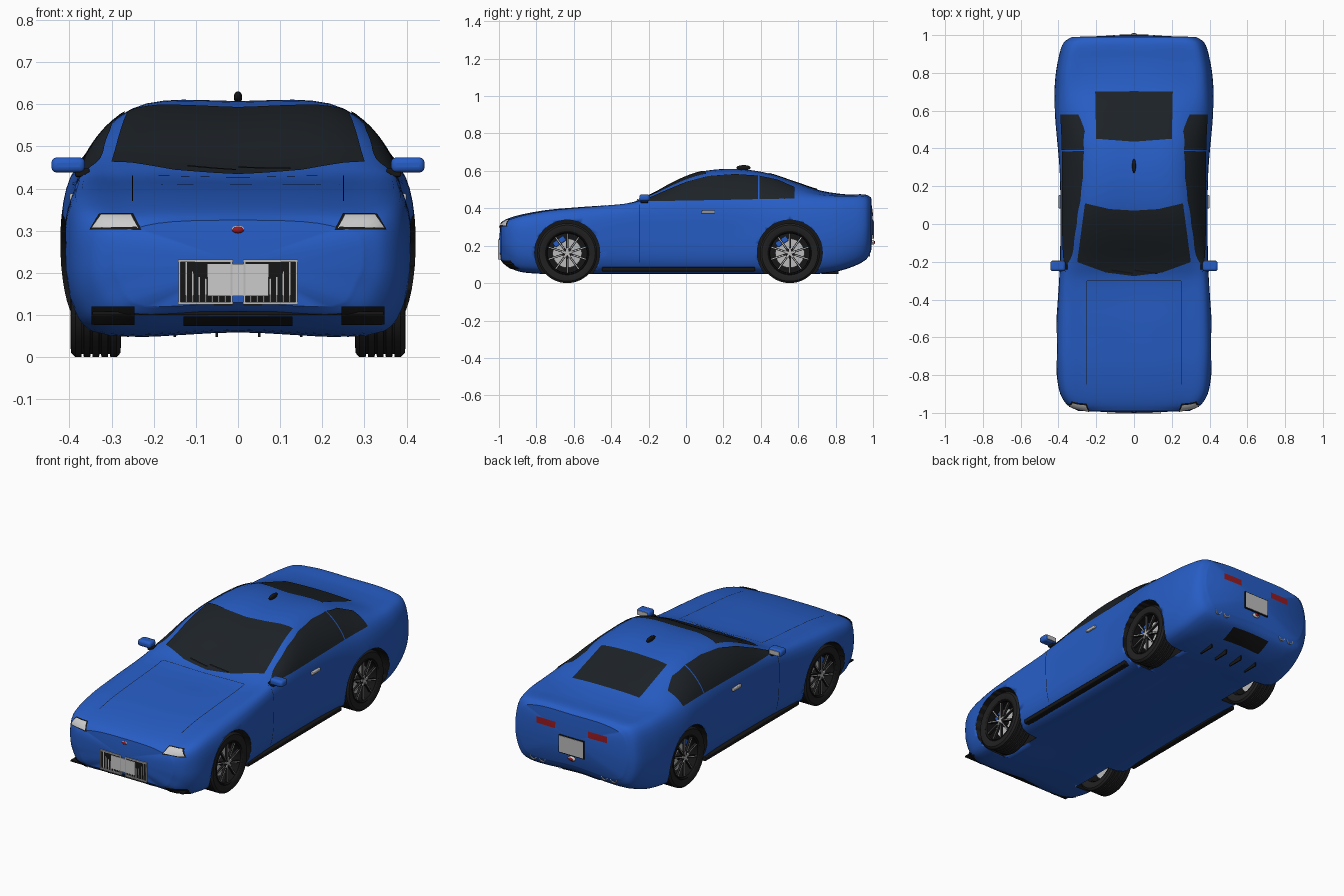
import bpy, bmesh, math
from mathutils import Vector, Matrix
from mathutils.bvhtree import BVHTree

if "Cube" in bpy.data.objects:
    bpy.data.objects.remove(bpy.data.objects["Cube"])


def material(name, *c):
    m = bpy.data.materials.new(name)
    m.diffuse_color = (*c, 1)
    m.use_nodes = True
    m.node_tree.nodes["Principled BSDF"].inputs["Base Color"].default_value = m.diffuse_color
    return m


BLUE = material("blue_paint", .02, .11, .56)
GLASS = material("dark_glass", .012, .016, .02)
BLACK = material("black_trim", .008, .008, .008)
RUBBER = material("rubber", .015, .015, .015)
CHROME = material("chrome", .5, .5, .5)
LIGHT = material("lamp", .75, .75, .75)
RED = material("red_lamp", .3, .01, .015)


def finish(name, bm, mat, mirror=False, bevel=0):
    bmesh.ops.recalc_face_normals(bm, faces=bm.faces)
    me = bpy.data.meshes.new(name)
    bm.to_mesh(me)
    bm.free()
    me.materials.append(mat)
    ob = bpy.data.objects.new(name, me)
    bpy.context.collection.objects.link(ob)
    bpy.ops.object.select_all(action='DESELECT')
    ob.select_set(True)
    bpy.context.view_layer.objects.active = ob
    bpy.ops.object.shade_smooth_by_angle(angle=math.radians(35))
    if bevel:
        b = ob.modifiers.new("bevel", 'BEVEL')
        b.width, b.segments = bevel, 3
    if mirror:
        ob.modifiers.new("mirror", 'MIRROR').use_mirror_merge = False
    return ob


def boxes(name, items, mat, mirror=False, bevel=0):
    """items: (centre, size) or (centre, size, matrix applied afterwards)"""
    bm = bmesh.new()
    for c, s, *m in items:
        M = Matrix.Translation(c) @ Matrix.Diagonal((*s, 1))
        bmesh.ops.create_cube(bm, size=1, matrix=(m[0] if m else Matrix()) @ M)
    return finish(name, bm, mat, mirror, bevel)


def lathe(name, prof, centre, axis, mat, mirror=False, seg=48):
    """closed profile of (along axis, radius) spun about an x or y axis"""
    bm = bmesh.new()
    rings = []
    for i in range(seg):
        a = 2 * math.pi * i / seg
        c, s = math.cos(a), math.sin(a)
        rings.append([bm.verts.new(Vector(centre) + Vector((d, r * c, r * s) if axis == 'x' else (r * c, d, r * s)))
                      for d, r in prof])
    n = len(prof)
    for i in range(seg):
        a, b = rings[i], rings[(i + 1) % seg]
        for j in range(n):
            k = (j + 1) % n
            bm.faces.new((a[j], a[k], b[k], b[j]))
    bmesh.ops.remove_doubles(bm, verts=bm.verts, dist=1e-5)
    return finish(name, bm, mat, mirror)


def spline(p, n, closed=False):
    """centripetal interpolation through points"""
    N = len(p)
    q = [p[-1]] + p + p[:2] if closed else [p[0] * 2 - p[1]] + p + [p[-1] * 2 - p[-2]]
    h = [max((q[i + 1] - q[i]).length, 1e-4) ** .5 for i in range(len(q) - 1)]
    d = [(q[i + 1] - q[i]) / h[i] for i in range(len(h))]
    m = [None] + [(d[i - 1] * h[i] + d[i] * h[i - 1]) / (h[i] + h[i - 1]) for i in range(1, len(h))]
    out = []
    for i in range(1, N + 1 if closed else N):
        for k in range(n):
            t = k / n
            out.append(q[i] * (2*t**3 - 3*t*t + 1) + m[i] * h[i] * (t**3 - 2*t*t + t)
                       + q[i + 1] * (3*t*t - 2*t**3) + m[i + 1] * h[i] * (t**3 - t*t)
                       if m[i + 1:] else q[i].lerp(q[i + 1], t))
    return out if closed else out + [p[-1]]


# body stations: y, floor z, half width, belt z, belt x, roof edge z, roof edge x, top z
ST = [(-.99, .13, .29, .28, .285, .312, .22, .325), (-.96, .105, .35, .315, .335, .335, .24, .342),
      (-.9, .075, .39, .34, .368, .356, .26, .362), (-.75, .06, .413, .37, .383, .386, .26, .39),
      (-.55, .06, .413, .39, .385, .405, .26, .407), (-.3, .06, .395, .415, .378, .428, .28, .425),
      (-.21, .06, .39, .43, .375, .458, .29, .455), (-.05, .06, .388, .44, .376, .525, .295, .545),
      (.08, .06, .387, .443, .376, .573, .27, .592), (.25, .06, .39, .445, .377, .59, .25, .608),
      (.42, .06, .405, .447, .38, .573, .25, .588), (.58, .06, .422, .45, .385, .525, .25, .54),
      (.72, .062, .42, .45, .378, .48, .27, .495), (.85, .085, .405, .45, .365, .468, .26, .475),
      (.96, .135, .372, .445, .335, .468, .24, .472), (.99, .18, .33, .425, .3, .452, .22, .457)]
rings = []
for y, zb, w, zs, ws, zr, wr, zt in ST:
    half = [(0, zb), (.84 * w, zb), (.95 * w, zb + .05), (w, zb + .55 * (zs - zb)), (ws, zs), (wr, zr), (0, zt)]
    loop = half + [(-x, z) for x, z in half[5:0:-1]]
    rings.append(spline([Vector((x, y, z)) for x, z in loop], 6, True))
cols = [spline([r[j] for r in rings], 6) for j in range(len(rings[0]))]
bm = bmesh.new()
V = [[bm.verts.new(p) for p in c] for c in cols]
for j in range(len(V)):
    a, b = V[j - 1], V[j]
    for i in range(len(a) - 1):
        bm.faces.new((a[i], a[i + 1], b[i + 1], b[i]))
for e, y, z in ((0, -1, .225), (-1, 1, .32)):
    c = bm.verts.new((0, y, z))
    for j in range(len(V)):
        bm.faces.new((V[j - 1][e], V[j][e], c))
bmesh.ops.recalc_face_normals(bm, faces=bm.faces)
bvh = BVHTree.FromBMesh(bm)
body = finish("car_body", bm, BLUE)

# wheel arches
AXLES = (-.635, .555)
bm = bmesh.new()
for y in AXLES:
    for s in (-1, 1):
        bmesh.ops.create_cone(bm, cap_ends=True, segments=56, radius1=.174, radius2=.174, depth=.3,
                              matrix=Matrix.Translation((s * .395, y, .163)) @ Matrix.Rotation(math.pi / 2, 4, 'Y'))
cutter = finish("arch_cutter", bm, BLACK)
mod = body.modifiers.new("arches", 'BOOLEAN')
mod.operation, mod.object, mod.solver, mod.material_mode = 'DIFFERENCE', cutter, 'EXACT', 'TRANSFER'
bpy.context.view_layer.objects.active = body
bpy.ops.object.modifier_apply(modifier=mod.name)
bpy.data.objects.remove(cutter)

VIEW = {'F': lambda u, v: ((u, -3, v), (0, 1, 0)), 'B': lambda u, v: ((u, 3, v), (0, -1, 0)),
        'S': lambda u, v: ((3, u, v), (-1, 0, 0)), 'T': lambda u, v: ((u, v, 3), (0, 0, -1)),
        'U': lambda u, v: ((u, v, -3), (0, 0, 1))}


def on_body(view, u, v, off):
    o, d = (Vector(k) for k in VIEW[view](u, v))
    p, nrm, *_ = bvh.ray_cast(o, d)
    if p is None:
        p, nrm, *_ = bvh.find_nearest(o + d * 3)
    return p + nrm * off


def along(pts, t):
    f = t * (len(pts) - 1)
    i = min(int(f), len(pts) - 2)
    return Vector(pts[i]).lerp(Vector(pts[i + 1]), f - i)


def patch(name, low, high, view, mat, mirror=False, off=.004, n=24, m=10):
    """panel between two outlines, projected onto the body"""
    bm = bmesh.new()
    g = [[bm.verts.new(on_body(view, *along(low, i / n).lerp(along(high, i / n), j / m), off))
          for j in range(m + 1)] for i in range(n + 1)]
    for i in range(n):
        for j in range(m):
            bm.faces.new((g[i][j], g[i + 1][j], g[i + 1][j + 1], g[i][j + 1]))
    return finish(name, bm, mat, mirror)


def rect(name, x0, x1, z0, z1, view, mat, mirror=False, off=.004, n=12, m=3):
    return patch(name, [(x0, z0), (x1, z0)], [(x0, z1), (x1, z1)], view, mat, mirror, off, n, m)


# glass
patch("windshield", [(-.3, -.2), (-.15, -.255), (0, -.275), (.15, -.255), (.3, -.2)],
      [(-.258, .11), (-.13, .08), (0, .072), (.13, .08), (.258, .11)], 'T', GLASS)
patch("rear_window", [(-.205, .7), (0, .702), (.205, .7)], [(-.2, .45), (0, .435), (.2, .45)], 'T', GLASS)
patch("side_window", [(-.23, .436), (.385, .447)],
      [(-.23, .438), (-.12, .487), (0, .538), (.12, .57), (.26, .58), (.385, .572)], 'S', GLASS, True)
patch("quarter_window", [(.392, .447), (.58, .45)], [(.392, .571), (.49, .55), (.58, .51)], 'S', GLASS, True)

# panel seams
rect("hood_side_seam", .249, .252, -.85, -.3, 'T', BLACK, True, .002, 1, 16)
rect("hood_rear_seam", -.25, .25, -.302, -.299, 'T', BLACK, False, .002, 24, 1)
rect("door_seam", -.252, -.249, .11, .435, 'S', BLACK, True, .002, 1, 16)

# lamps and plates
patch("headlight_bezel", [(.229, .302), (.351, .302)], [(.249, .339), (.329, .339)], 'F', BLACK, True, .003)
patch("headlight", [(.237, .306), (.344, .306)], [(.254, .335), (.324, .335)], 'F', LIGHT, True, .006)
rect("tail_light", .1, .215, .36, .395, 'B', RED, True, .004)
boxes("rear_plate", [((0, 1, .285), (.145, .008, .09))], CHROME)
boxes("rear_plate_frame", [((0, .999, .285), (.155, .006, .1))], BLACK)
for nm, y, z in (("nose", -.985, .302), ("tail", .998, .218)):
    s = 1 if y > 0 else -1
    for part, k, mat in (("badge_rim", 1, LIGHT), ("badge", .7, RED)):
        bm = bmesh.new()
        bmesh.ops.create_uvsphere(bm, u_segments=20, v_segments=10, radius=1, matrix=Matrix.Translation(
            (0, y + s * (1 - k) * .012, z)) @ Matrix.Diagonal((.022 * k, .01, .013 * k, 1)))
        finish(nm + "_" + part, bm, mat)

# front grille
rect("grille_back", .013, .14, .127, .23, 'F', BLACK, True)
frame = [((.077, -.998, z), (.13, .012, .006)) for z in (.128, .229)]
frame += [((x, -.998, .179), (.005, .012, .105)) for x in (.015, .139)]
boxes("grille_frame", frame, CHROME, True)
boxes("grille_bars", [((.03 + .0155 * i, -.996, .179), (.004, .008, .1)) for i in range(7)], CHROME, True)
boxes("front_plate", [((0, -1.0, .183), (.145, .008, .075))], LIGHT)

# lower trim
boxes("front_splitter", [((0, -.915, .104), (.69, .11, .008))], BLACK)
rect("corner_intake", .245, .345, .08, .122, 'F', BLACK, True)
rect("lower_intake", -.13, .13, .078, .1, 'F', BLACK)
boxes("side_skirt", [((.36, -.04, .074), (.035, .82, .022))], BLACK, True, .004)
rect("diffuser", -.12, .12, .87, .955, 'U', BLACK)
boxes("diffuser_fins", [((x, .77, .065), (.006, .09, .035)) for x in (.05, .15)], BLACK, True)
for x in (.19, .245):
    lathe("exhaust_pipe", [(.9, .017), (.985, .02), (.985, .016), (.93, .014)], (x, 0, .163), 'y', CHROME, True, 20)

# mirrors, handles, wipers, antenna
boxes("door_mirror", [((.403, -.222, .456), (.08, .055, .036))], BLUE, True, .013)
boxes("mirror_stem", [((.37, -.222, .438), (.035, .04, .02))], BLACK, True, .004)
boxes("mirror_glass", [((.404, -.194, .456), (.06, .004, .024))], CHROME, True)
boxes("door_handle", [((.392, .118, .38), (.016, .07, .016))], CHROME, True, .004)
for x0, x1 in ((-.12, -.005), (.0, .125)):
    patch("wiper", [(x0, -.245), (x1, -.262)], [(x0, -.237), (x1, -.254)], 'T', BLACK, False, .01, 8, 1)
bm = bmesh.new()
bmesh.ops.create_uvsphere(bm, u_segments=20, v_segments=12, radius=1,
                          matrix=Matrix.Translation((0, .308, .617)) @ Matrix.Diagonal((.01, .038, .014, 1)))
finish("roof_antenna", bm, BLACK)

# wheels
tread = [(.288, .112), (.278, .132), (.279, .15), (.288, .16)]
for x in (.306, .327, .348, .369):
    tread += [(x - .003, .16), (x - .002, .153), (x + .002, .153), (x + .003, .16)]
tread += [(.386, .16), (.396, .15), (.398, .133), (.389, .112)]
for end, y in zip(("front", "rear"), AXLES):
    c = (0, y, .16)
    turn = lambda a: Matrix.Translation(c) @ Matrix.Rotation(a, 4, 'X')
    lathe(end + "_tyre", tread, c, 'x', RUBBER, True, 56)
    lathe(end + "_rim", [(.285, .113), (.39, .117), (.394, .112), (.386, .106), (.3, .104)], c, 'x', BLACK, True)
    lathe(end + "_brake_disc", [(.335, 0), (.335, .078), (.345, .078), (.345, 0)], c, 'x', CHROME, True)
    lathe(end + "_hub", [(.3, 0), (.3, .024), (.38, .024), (.386, .014), (.386, 0)], c, 'x', BLACK, True, 24)
    boxes(end + "_spokes", [((.376, 0, .062), (.012, .011, .096), turn(math.tau * i / 10)) for i in range(10)],
          RUBBER, True)
    boxes(end + "_spoke_edges", [((.383, 0, .068), (.003, .004, .074), turn(math.tau * i / 10)) for i in range(10)],
          CHROME, True)
    boxes(end + "_hub_star", [((.386, 0, .014), (.006, .011, .03), turn(math.tau * i / 5)) for i in range(5)],
          CHROME, True)
    boxes(end + "_caliper", [((.345, 0, .075), (.03, .07, .03), turn(.6))], BLUE, True, .005)
